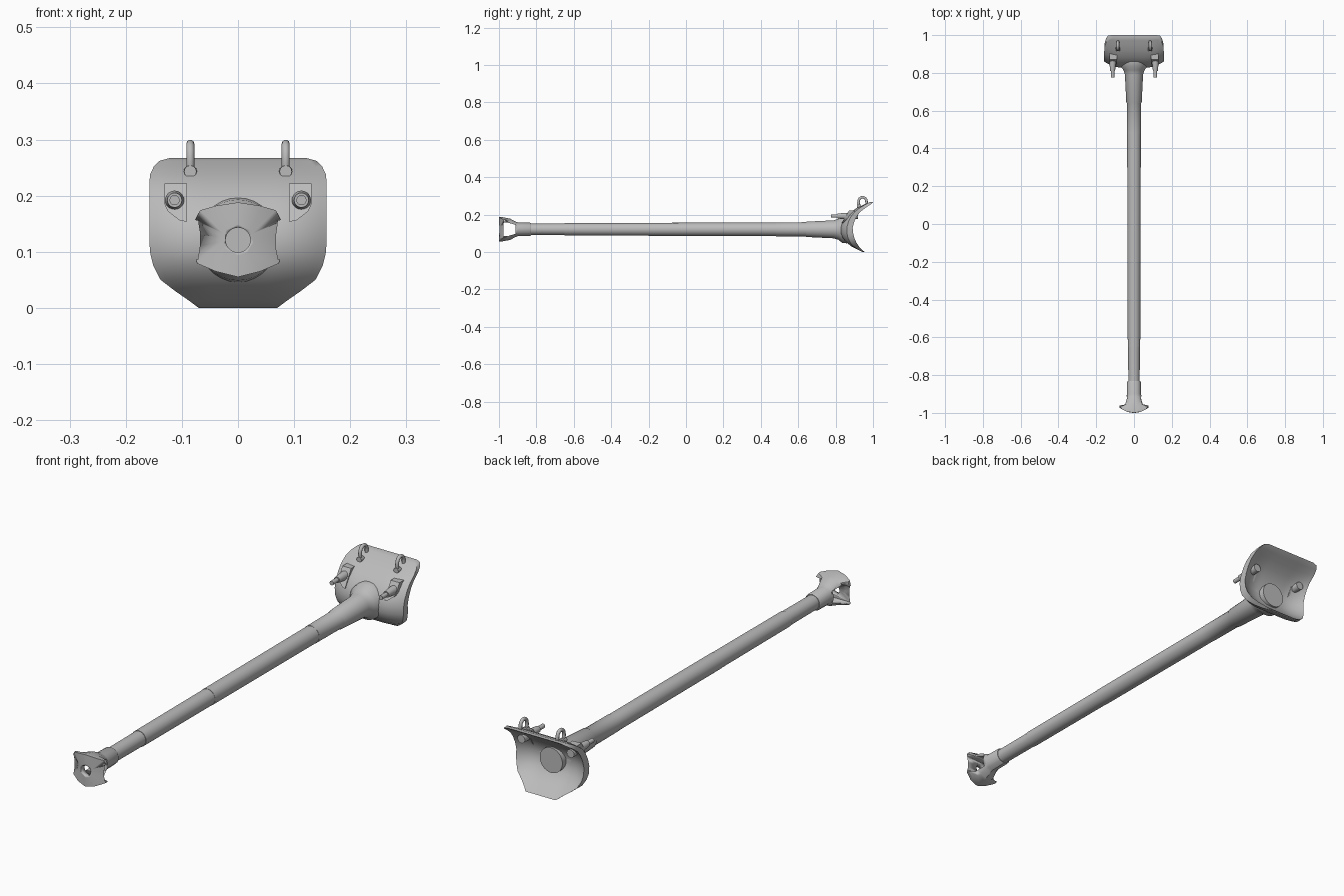
import bpy, bmesh, math
from mathutils import Vector

if "Cube" in bpy.data.objects:
    bpy.data.objects.remove(bpy.data.objects["Cube"])

AXIS = 0.121  # height of the barrel axis

steel = bpy.data.materials.new("grey steel")
steel.diffuse_color = (0.5, 0.5, 0.5, 1)
steel.use_nodes = True
steel.node_tree.nodes["Principled BSDF"].inputs["Base Color"].default_value = steel.diffuse_color


def finish(name, bm, angle=35):
    bmesh.ops.remove_doubles(bm, verts=bm.verts, dist=1e-5)
    bmesh.ops.recalc_face_normals(bm, faces=bm.faces)
    me = bpy.data.meshes.new(name)
    bm.to_mesh(me)
    bm.free()
    ob = bpy.data.objects.new(name, me)
    bpy.context.collection.objects.link(ob)
    me.materials.append(steel)
    bpy.ops.object.select_all(action='DESELECT')
    ob.select_set(True)
    bpy.context.view_layer.objects.active = ob
    bpy.ops.object.shade_smooth_by_angle(angle=math.radians(angle))
    return ob


def loft(name, rings, angle=35):
    """Skin a list of closed point rings and cap both ends."""
    bm = bmesh.new()
    vr = [[bm.verts.new(p) for p in r] for r in rings]
    n = len(vr[0])
    for a, b in zip(vr, vr[1:]):
        for i in range(n):
            j = (i + 1) % n
            bm.faces.new((a[i], a[j], b[j], b[i]))
    bm.faces.new(vr[0])
    bm.faces.new(vr[-1])
    return finish(name, bm, angle)


def lathe(name, profile, x=0, z=AXIS, n=32):
    """Turn (y, radius) pairs around an axis along y."""
    return loft(name, [[(x + r * math.cos(2 * math.pi * i / n), y,
                         z + r * math.sin(2 * math.pi * i / n)) for i in range(n)]
                       for y, r in profile])


def prism_x(name, yz, x0, x1):
    return loft(name, [[(x, y, z) for y, z in yz] for x in (x0, x1)])


def cut(ob, cutter):
    m = ob.modifiers.new("cut", 'BOOLEAN')
    m.operation, m.solver, m.object = 'DIFFERENCE', 'EXACT', cutter
    cutter.hide_render = True
    cutter.hide_set(True)


# Barrel with stepped sleeve and root flare
lathe("barrel", [(-.87, .030), (-.65, .031), (-.65, .033), (-.2, .034), (-.2, .035),
                 (.48, .036), (.48, .037), (.64, .038), (.645, .041), (.79, .048),
                 (.815, .056), (.835, .072), (.86, .075)])
lathe("barrel_root", [(.82, .052), (.885, .052)])

# Muzzle brake: round neck blending into a wide swept-back front plate
half = [(0, .067), (.04, .061), (.068, .053), (.078, .034), (.086, .011),
        (.086, -.012), (.073, -.042), (.04, -.056), (0, -.066)]
outline = half + [(-x, z) for x, z in half[-2:0:-1]]


def brake_ring(y, r, wx, wz, bend):
    pts = []
    for px, pz in outline:
        d = math.hypot(px, pz)
        x = r * px / d * (1 - wx) + px * wx
        z = r * pz / d * (1 - wz) + pz * wz
        pts.append((x, y + bend * (x / .086) ** 2, AXIS + z))
    return pts


brake = loft("muzzle_brake", [brake_ring(*a) for a in (
    (-.83, .033, 0, 0, 0), (-.835, .036, 0, 0, 0), (-.90, .037, 0, 0, 0),
    (-.915, .039, .05, .15, 0), (-.94, .042, .15, .6, 0), (-.955, .042, .3, .72, 0),
    (-.985, .04, 1, .97, .03), (-1.0, .04, .98, 1, .035),
    (-1.0, .028, 0, 0, .035))], 30)
cut(brake, prism_x("side_port_cutter", [(-.975, .156), (-.955, .158), (-.912, .145), (-.912, .097),
                                        (-.955, .084), (-.975, .086)], -.2, .2))
cut(brake, lathe("bore_cutter", [(-1.1, .022), (-.86, .022)]))

# Mantlet shell: rows of height, half width, front depth, thickness, side sweep
rows = [(0, .07, .943, .012, 0), (.012, .086, .918, .02, .003), (.03, .112, .884, .028, .012),
        (.05, .138, .858, .033, .02), (.075, .151, .838, .034, .028), (.10, .157, .829, .033, .032),
        (.13, .158, .828, .031, .032), (.16, .158, .837, .031, .031), (.19, .158, .857, .03, .026),
        (.215, .158, .882, .03, .02), (.237, .157, .917, .03, .014), (.252, .150, .948, .028, .008),
        (.262, .140, .972, .022, .003), (.267, .122, .985, .015, 0)]
S = 24


def mantlet_ring(z, w, y, t, sweep):
    front, back = [], []
    for i in range(S + 1):
        s = -1 + 2 * i / S
        o = sweep * max(0, (abs(s) - .4) / .6) ** 2
        front.append((s * w, y + o, z))
        back.append((s * w * .985, y + o + t, z))
    return front + back[::-1]


loft("mantlet", [mantlet_ring(*r) for r in rows], 40)

for side, sx in (("left", -1), ("right", 1)):
    # Bracket plate and the sight pin passing through it
    px = sx * .113
    shape = [(-.018, .222), (.018, .222), (.018, .185), (.002, .157),
             (-.012, .152), (-.022, .155)]
    # flip so the long leg of the plate points inwards
    corner = [(sx * .131, .185), (sx * .131, .222), (sx * .091, .222),
              (sx * .091, .154), (sx * .103, .155), (sx * .125, .172)]
    loft(side + "_bracket", [[(x, y0 + (z - .155) * .6, z) for x, z in corner]
                             for y0 in (.832, .87)])
    lathe(side + "_sight_pin", [(.775, .009), (.81, .009), (.81, .013), (.85, .017),
                                (.92, .017)], px, .192, 20)

    # Lifting eye: bent rod standing on the upper edge
    cu = bpy.data.curves.new(side + "_eye_path", 'CURVE')
    cu.dimensions = '3D'
    cu.bevel_depth, cu.bevel_resolution = .0072, 3
    cu.use_fill_caps = True
    sp = cu.splines.new('POLY')
    path = [(.928, .237), (.922, .262)]
    path += [(.944 + .021 * math.cos(a), .271 + .0215 * math.sin(a))
             for a in [math.pi * (1 - k / 8) for k in range(9)]] + [(.966, .25)]
    sp.points.add(len(path) - 1)
    for p, (y, z) in zip(sp.points, path):
        p.co = (sx * .085, y, z, 1)
    tmp = bpy.data.objects.new("tmp", cu)
    bpy.context.collection.objects.link(tmp)
    bm = bmesh.new()
    bm.from_mesh(tmp.to_mesh())
    tmp.to_mesh_clear()
    bpy.data.objects.remove(tmp)
    finish(side + "_lifting_eye", bm, 50)
    lathe(side + "_eye_foot", [(.915, .011), (.935, .012)], sx * .085, .243, 12)
